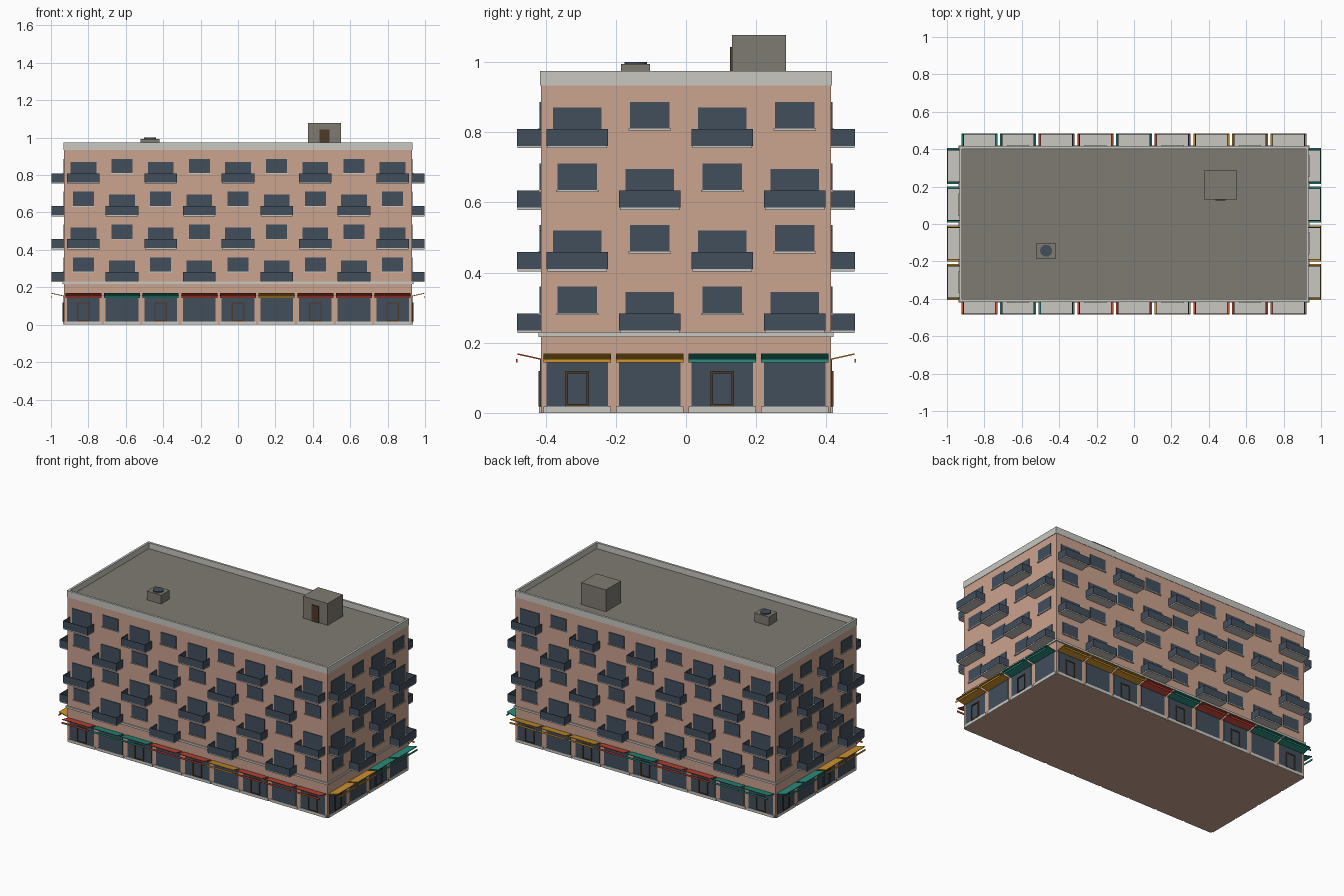
import bpy, bmesh, math
from mathutils import Matrix, Vector

if "Cube" in bpy.data.objects:
    bpy.data.objects.remove(bpy.data.objects["Cube"])

HX, HY, BAY = 0.93, 0.414, 0.2067


def material(name, rgb):
    m = bpy.data.materials.new(name)
    lin = [((c / 255 + 0.055) / 1.055) ** 2.4 for c in rgb]
    m.diffuse_color = (*lin, 1)
    m.use_nodes = True
    m.node_tree.nodes["Principled BSDF"].inputs["Base Color"].default_value = m.diffuse_color
    return m


MATS = {n: material(n, c) for n, c in {
    "pink_plaster": (203, 163, 143), "pale_stone": (200, 199, 192),
    "roof_grey": (127, 123, 115), "dark_glass": (66, 78, 92),
    "brown_wood": (80, 58, 40), "red_canvas": (200, 72, 55),
    "teal_canvas": (42, 142, 127), "orange_canvas": (207, 147, 45)}.items()}
parts = {}


def mesh_for(name, mat):
    if name not in parts:
        parts[name] = (bmesh.new(), mat)
    return parts[name][0]


def box(name, mat, lo, hi, frame=Matrix()):
    """Add an axis-aligned box, placed by a frame matrix, to a named part."""
    lo, hi = Vector(lo), Vector(hi)
    m = frame @ Matrix.Translation((lo + hi) / 2) @ Matrix.Diagonal((*(hi - lo), 1))
    bmesh.ops.create_cube(mesh_for(name, mat), size=1, matrix=m)


def prism(name, mat, x0, x1, profile, frame):
    """Extrude a y-z profile from x0 to x1."""
    bm = mesh_for(name, mat)
    a, b = [[bm.verts.new(frame @ Vector((x, y, z))) for y, z in profile] for x in (x0, x1)]
    n = len(a)
    faces = [bm.faces.new(a), bm.faces.new(b[::-1])]
    faces += [bm.faces.new((a[i], b[i], b[(i + 1) % n], a[(i + 1) % n])) for i in range(n)]
    bmesh.ops.recalc_face_normals(bm, faces=faces)


# In each wall frame the wall lies on y = 0 and faces -y
def balcony(f, x, z):
    w, d, t, top = 0.087, 0.068, 0.004, z + 0.053
    box("balcony_slab", "pale_stone", (x - w + 0.002, -d + 0.002, z - 0.002), (x + w - 0.002, 0, z + 0.007), f)
    box("balcony_railing", "dark_glass", (x - w, -d, z + 0.005), (x + w, -d + t, top), f)
    for s in (-1, 1):
        a, b = sorted((x + s * w, x + s * (w - t)))
        box("balcony_railing", "dark_glass", (a, -d + t, z + 0.005), (b, 0, top), f)
    box("balcony_door", "dark_glass", (x - 0.069, -0.004, z + 0.007), (x + 0.069, 0.002, z + 0.114), f)


def window(f, x, z):
    box("window", "dark_glass", (x - 0.056, -0.004, z + 0.054), (x + 0.056, 0.002, z + 0.13), f)
    box("window_sill", "pale_stone", (x - 0.06, -0.008, z + 0.049), (x + 0.06, 0.002, z + 0.054), f)


def shop(f, x, color, has_door):
    box("shop_window", "dark_glass", (x - 0.087, -0.002, 0.018), (x + 0.087, 0.002, 0.152), f)
    box("shop_plinth", "pale_stone", (x - 0.096, -0.005, 0), (x + 0.096, 0.002, 0.018), f)
    if has_door:
        w, t, z0, z1 = 0.034, 0.007, 0.018, 0.12
        for lo, hi in (((-w, z0), (-w + t, z1)), ((w - t, z0), (w, z1)),
                       ((-w + t, z1 - t), (w - t, z1)), ((-w + t, z0), (w - t, z0 + t))):
            box("shop_door_frame", "brown_wood", (x + lo[0], -0.007, lo[1]), (x + hi[0], 0, hi[1]), f)
    # canvas sheet tilting up outwards, with a hanging valance strip
    mat = color + "_canvas"
    prism("awning_" + color, mat, x - 0.096, x + 0.096,
          [(0.001, 0.151), (-0.067, 0.166), (-0.067, 0.17), (0.001, 0.155)], f)
    box("valance_" + color, mat, (x - 0.096, -0.07, 0.143), (x + 0.096, -0.067, 0.154), f)


def wall(angle, depth, bays, colors):
    f = Matrix.Rotation(angle, 4, 'Z') @ Matrix.Translation((0, -depth, 0))
    names = {"r": "red", "t": "teal", "o": "orange"}
    for i in range(bays):
        x = (i - (bays - 1) / 2) * BAY
        shop(f, x, names[colors[i]], i % 2 == 0)
        for floor in range(4):
            z = 0.23 + floor * 0.1755
            (balcony if (i + floor) % 2 else window)(f, x, z)


# Main block, ledge over the shops, parapet and roof
box("building_body", "pink_plaster", (-HX, -HY, 0), (HX, HY, 0.934))
box("shop_ledge", "pale_stone", (-HX - 0.007, -HY - 0.007, 0.217), (HX + 0.007, HY + 0.007, 0.23))
box("roof_deck", "roof_grey", (-HX + 0.01, -HY + 0.01, 0.93), (HX - 0.01, HY - 0.01, 0.937))
PX, PY, T = HX + 0.003, HY + 0.002, 0.014
for s in (-1, 1):
    ya, yb = sorted((s * PY, s * (PY - T)))
    box("parapet", "pale_stone", (-PX, ya, 0.933), (PX, yb, 0.975))
    xa, xb = sorted((s * PX, s * (PX - T)))
    box("parapet", "pale_stone", (xa, -PY + T, 0.933), (xb, PY - T, 0.975))

# Four facades: front, right, back, left
wall(0, HY, 9, "rttrrorrr")
wall(math.pi / 2, HX, 4, "oott")
wall(math.pi, HY, 9, "ooortrrtt")
wall(-math.pi / 2, HX, 4, "ttoo")

# Roof stair house with door, and vent with round cap
box("stair_house", "roof_grey", (0.373, 0.131, 0.935), (0.55, 0.285, 1.078))
box("stair_house_door", "brown_wood", (0.436, 0.126, 0.937), (0.489, 0.132, 1.043))
box("roof_vent", "roof_grey", (-0.521, -0.186, 0.935), (-0.419, -0.102, 0.994))
bmesh.ops.create_cone(mesh_for("vent_cap", "dark_glass"), cap_ends=True, segments=16,
                      radius1=0.032, radius2=0.032, depth=0.008,
                      matrix=Matrix.Translation((-0.47, -0.143, 0.997)))

# Turn every collected part into an object
for name, (bm, mat) in parts.items():
    me = bpy.data.meshes.new(name)
    bm.to_mesh(me)
    bm.free()
    me.materials.append(MATS[mat])
    bpy.context.collection.objects.link(bpy.data.objects.new(name, me))
